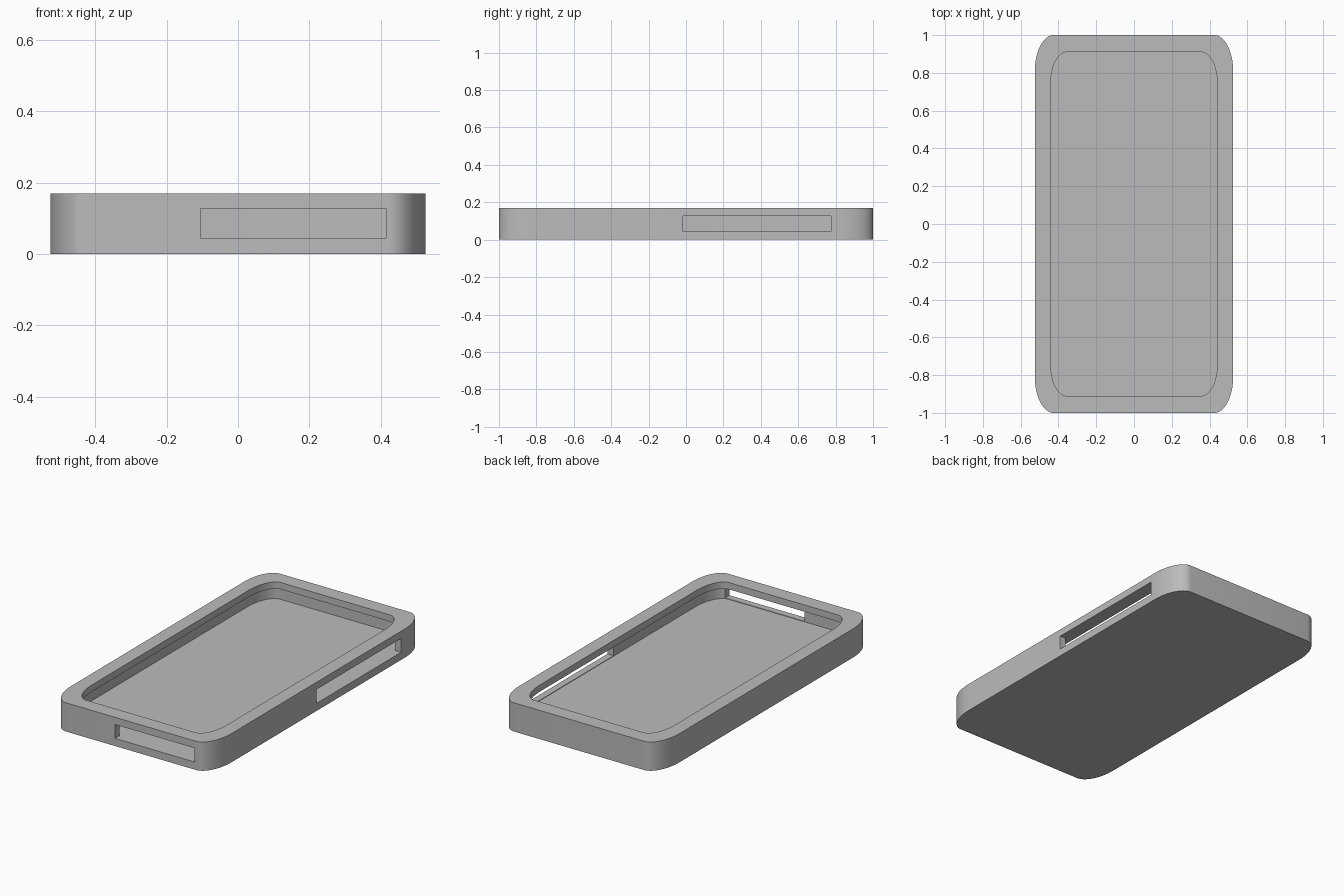
import bpy, bmesh, math

cube = bpy.data.objects.get("Cube")
if cube:
    bpy.data.objects.remove(cube, do_unlink=True)

# Overall dimensions
HALF_X, HALF_Y, HEIGHT = 0.525, 1.0, 0.17
WALL, LIP_X, LIP_Y = 0.04, 0.083, 0.09
FLOOR, LIP_BOTTOM = 0.042, 0.13

grey = bpy.data.materials.new("plain grey")
grey.use_nodes = True
colour = (0.5, 0.5, 0.5, 1)
grey.diffuse_color = colour
grey.node_tree.nodes["Principled BSDF"].inputs["Base Color"].default_value = colour


def finish(bm, name):
    bmesh.ops.recalc_face_normals(bm, faces=bm.faces)
    mesh = bpy.data.meshes.new(name)
    bm.to_mesh(mesh)
    bm.free()
    mesh.materials.append(grey)
    obj = bpy.data.objects.new(name, mesh)
    bpy.context.collection.objects.link(obj)
    return obj


def rounded_slab(name, hx, hy, rx, ry, z0, z1, steps=16):
    """Upright prism whose four corners are quarter ellipses."""
    bm = bmesh.new()
    ring = []
    for quarter, (sx, sy) in enumerate([(1, 1), (-1, 1), (-1, -1), (1, -1)]):
        for i in range(steps + 1):
            a = math.pi / 2 * (quarter + i / steps)
            ring.append(bm.verts.new((sx * (hx - rx) + rx * math.cos(a),
                                      sy * (hy - ry) + ry * math.sin(a), z0)))
    base = bm.faces.new(ring)
    top = bmesh.ops.extrude_face_region(bm, geom=[base])["geom"]
    bmesh.ops.translate(bm, vec=(0, 0, z1 - z0),
                        verts=[v for v in top if isinstance(v, bmesh.types.BMVert)])
    return finish(bm, name)


def box(name, low, high):
    bm = bmesh.new()
    bmesh.ops.create_cube(bm, size=1)
    for v in bm.verts:
        v.co = [lo + (c + 0.5) * (hi - lo) for c, lo, hi in zip(v.co, low, high)]
    return finish(bm, name)


def cut(target, cutter):
    cutter.hide_render = True
    mod = target.modifiers.new("cut", 'BOOLEAN')
    mod.operation, mod.solver, mod.object = 'DIFFERENCE', 'EXACT', cutter
    bpy.context.view_layer.objects.active = target
    bpy.ops.object.modifier_apply(modifier=mod.name)
    bpy.data.objects.remove(cutter, do_unlink=True)


# Tray body
case = rounded_slab("case", HALF_X, HALF_Y, 0.1, 0.19, 0, HEIGHT)

# Undercut cavity, then the narrower opening that leaves a lip
cut(case, rounded_slab("cavity", HALF_X - WALL, HALF_Y - WALL, 0.09, 0.18, FLOOR, LIP_BOTTOM))
cut(case, rounded_slab("opening", HALF_X - LIP_X, HALF_Y - LIP_Y, 0.085, 0.175, 0.08, 0.3))

# Slots through the front wall and the left (+x) wall
cut(case, box("front_slot", (-0.105, -1.1, 0.045), (0.415, -0.93, 0.127)))
cut(case, box("side_slot", (0.46, -0.015, 0.045), (0.6, 0.775, 0.127)))

# Smooth corners with sharp rims
bpy.ops.object.select_all(action='DESELECT')
case.select_set(True)
bpy.context.view_layer.objects.active = case
bpy.ops.object.shade_smooth_by_angle(angle=math.radians(30))
